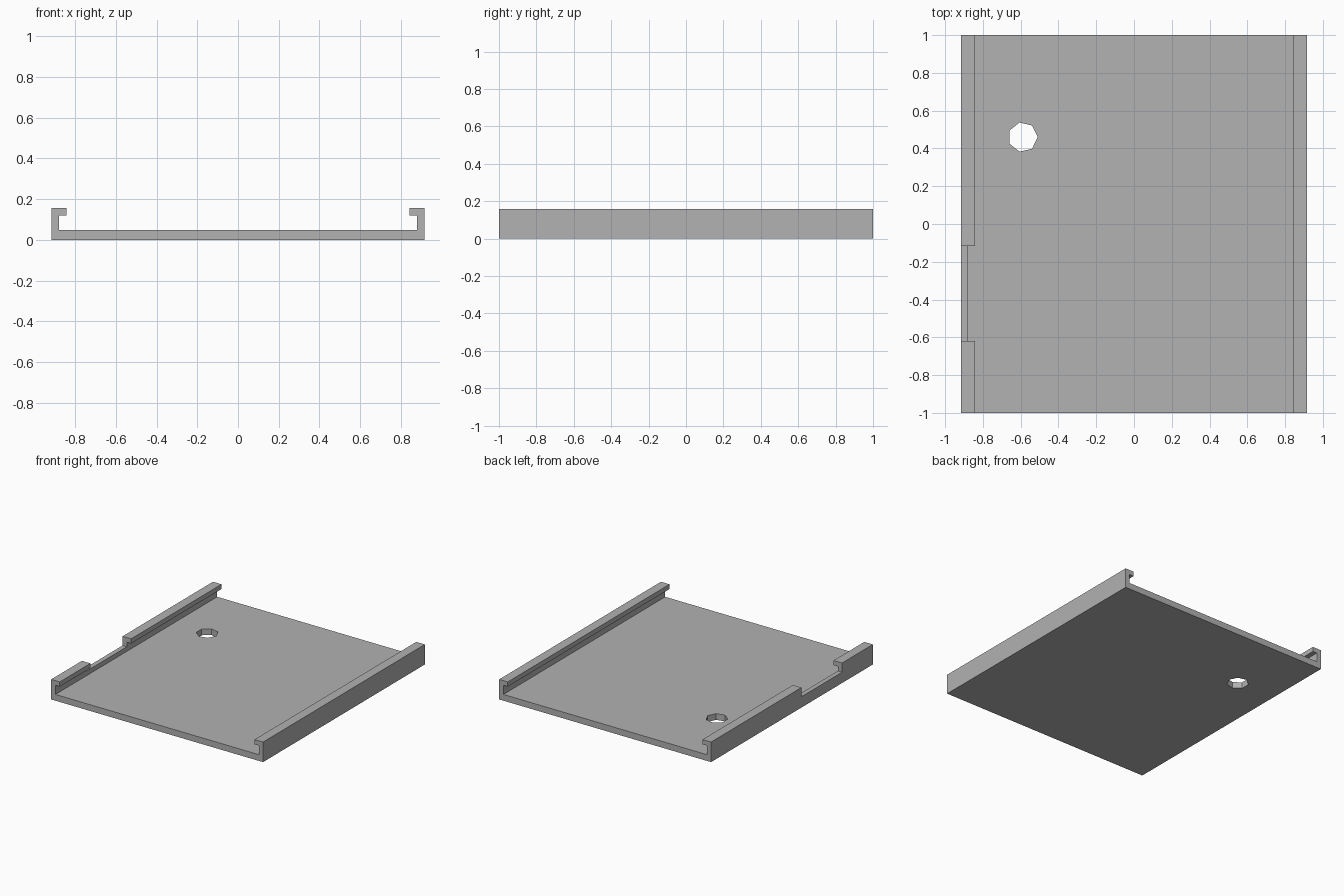
import bpy
import bmesh
from math import cos, sin, tau

cube = bpy.data.objects.get("Cube")
if cube:
    bpy.data.objects.remove(cube, do_unlink=True)

# Overall sizes
HALF_W, HALF_L, HEIGHT = 0.917, 1.0, 0.157
FLOOR, WALL, LIP_W, LIP_Z = 0.049, 0.037, 0.074, 0.12

grey = bpy.data.materials.new("plain grey")
grey.use_nodes = True
GREY = (0.445, 0.445, 0.445, 1)
grey.diffuse_color = GREY
grey.node_tree.nodes["Principled BSDF"].inputs["Base Color"].default_value = GREY


def prism(name, points, direction):
    """Extrude a closed outline of 3D points into a solid."""
    bm = bmesh.new()
    face = bm.faces.new([bm.verts.new(p) for p in points])
    out = bmesh.ops.extrude_face_region(bm, geom=[face])
    moved = [v for v in out["geom"] if isinstance(v, bmesh.types.BMVert)]
    bmesh.ops.translate(bm, verts=moved, vec=direction)
    bmesh.ops.recalc_face_normals(bm, faces=bm.faces)
    mesh = bpy.data.meshes.new(name)
    bm.to_mesh(mesh)
    bm.free()
    mesh.materials.append(grey)
    obj = bpy.data.objects.new(name, mesh)
    bpy.context.collection.objects.link(obj)
    return obj


def cut(target, cutter):
    mod = target.modifiers.new(cutter.name, "BOOLEAN")
    mod.operation = "DIFFERENCE"
    mod.solver = "EXACT"
    mod.object = cutter
    bpy.context.view_layer.objects.active = target
    bpy.ops.object.modifier_apply(modifier=mod.name)
    bpy.data.objects.remove(cutter, do_unlink=True)


# Tray: one half of the channel section, mirrored, run along its length
half = [(HALF_W, 0), (HALF_W, HEIGHT), (HALF_W - LIP_W, HEIGHT),
        (HALF_W - LIP_W, LIP_Z), (HALF_W - WALL, LIP_Z), (HALF_W - WALL, FLOOR)]
section = half + [(-x, z) for x, z in reversed(half)]
tray = prism("channel_tray", [(x, -HALF_L, z) for x, z in section], (0, 2 * HALF_L, 0))

# Seven-sided hole through the floor
R = 0.079
ring = [(-0.589 + R * cos(tau * i / 7), 0.46 + R * sin(tau * i / 7), -0.1) for i in range(7)]
cut(tray, prism("floor_hole", ring, (0, 0, 0.18)))

# Notch through the lip and upper wall on one side
X0, X1, Y0, Y1, Z = -1, -0.8, -0.62, -0.117, 0.085
notch = [(X0, Y0, Z), (X1, Y0, Z), (X1, Y1, Z), (X0, Y1, Z)]
cut(tray, prism("wall_notch", notch, (0, 0, 0.2)))
